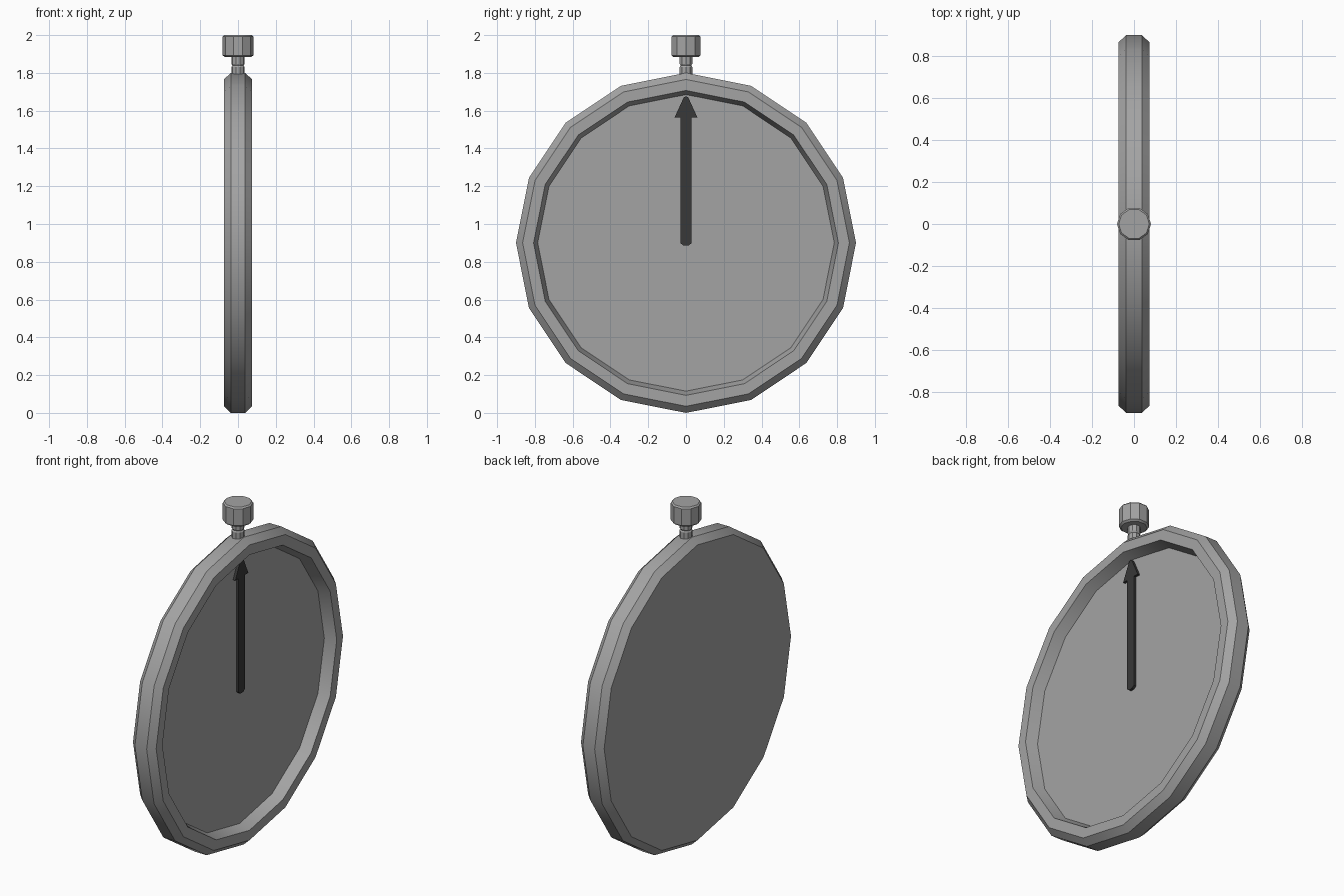
import bpy, bmesh, math

if "Cube" in bpy.data.objects:
    bpy.data.objects.remove(bpy.data.objects["Cube"], do_unlink=True)


def material(name, value):
    m = bpy.data.materials.new(name)
    m.use_nodes = True
    col = (value, value, value, 1)
    m.diffuse_color = col
    m.node_tree.nodes["Principled BSDF"].inputs["Base Color"].default_value = col
    return m


grey = material("grey metal", 0.37)
dark = material("dark hand", 0.04)


def finish(name, bm, mat):
    bmesh.ops.recalc_face_normals(bm, faces=bm.faces)
    me = bpy.data.meshes.new(name)
    bm.to_mesh(me)
    bm.free()
    me.materials.append(mat)
    ob = bpy.data.objects.new(name, me)
    bpy.context.collection.objects.link(ob)
    bpy.ops.object.select_all(action='DESELECT')
    ob.select_set(True)
    bpy.context.view_layer.objects.active = ob
    bpy.ops.object.shade_smooth_by_angle(angle=math.radians(30))
    return ob


def lathe(name, profile, sides, place, mat):
    """Revolve (radius, height) points and cap both ends."""
    bm = bmesh.new()
    rings = []
    for r, h in profile:
        rings.append([bm.verts.new(place(r * math.cos(t), r * math.sin(t), h))
                      for t in (2 * math.pi * i / sides for i in range(sides))])
    for a, b in zip(rings, rings[1:]):
        for i in range(sides):
            j = (i + 1) % sides
            bm.faces.new((a[i], a[j], b[j], b[i]))
    bm.faces.new(rings[0])
    bm.faces.new(rings[-1])
    return finish(name, bm, mat)


# Case: chamfered disc facing +x with a recessed dial
CENTRE = 0.9
lathe("case",
      [(0.865, -0.075), (0.9, -0.038), (0.9, 0.038), (0.865, 0.075),
       (0.807, 0.075), (0.785, 0.01)],
      16, lambda c, s, h: (h, s, CENTRE + c), grey)


# Neck with a slight groove, and the bevelled crown on top
def upright(c, s, h):
    return (c, s, h)


lathe("crown_neck",
      [(0.035, 1.78), (0.035, 1.832), (0.03, 1.84), (0.035, 1.848), (0.035, 1.89)],
      10, upright, grey)
lathe("crown",
      [(0.07, 1.884), (0.081, 1.893), (0.081, 1.992), (0.073, 2.0)],
      10, upright, grey)

# Hand: arrow outline with a rounded tail, extruded off the dial
half = [(0.012, 0.885), (0.028, 0.897), (0.03, 0.91), (0.03, 1.565),
        (0.06, 1.565), (0.012, 1.67)]
outline = half + [(0, 1.677)] + [(-y, z) for y, z in reversed(half)]
bm = bmesh.new()
face = bm.faces.new([bm.verts.new((0.005, y, z)) for y, z in outline])
new = bmesh.ops.extrude_face_region(bm, geom=[face])["geom"]
bmesh.ops.translate(bm, vec=(0.02, 0, 0),
                    verts=[v for v in new if isinstance(v, bmesh.types.BMVert)])
finish("hand", bm, dark)
